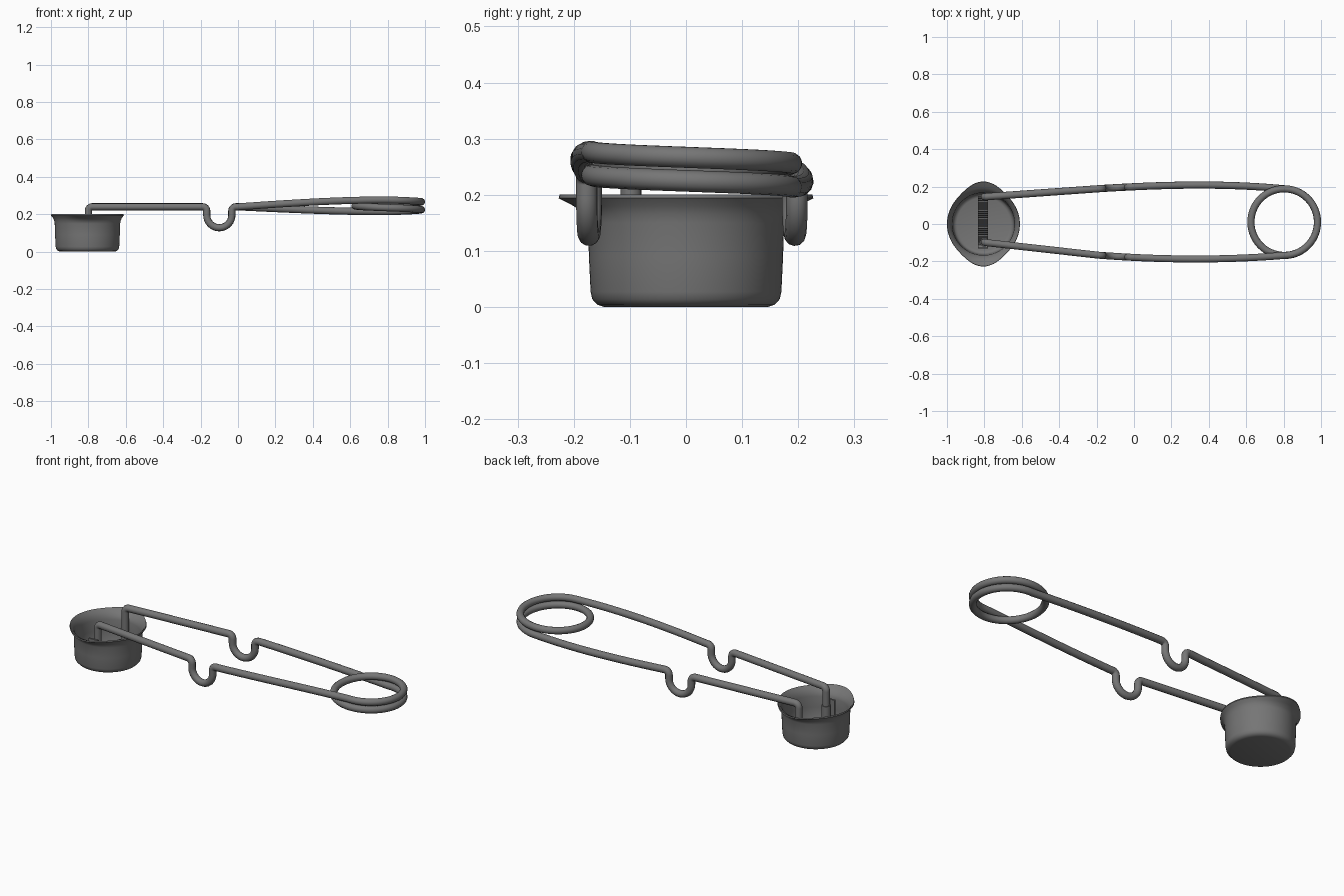
import bpy, bmesh, math
from mathutils import Vector

if "Cube" in bpy.data.objects:
    bpy.data.objects.remove(bpy.data.objects["Cube"])

CUP_X = -0.805
WIRE_R = 0.0192
RING_X, RING_Y, RING_R = 0.803, 0.01, 0.178

# Dark steel
steel = bpy.data.materials.new("dark_steel")
steel.diffuse_color = (0.18, 0.18, 0.18, 1)
steel.use_nodes = True
steel.node_tree.nodes["Principled BSDF"].inputs["Base Color"].default_value = steel.diffuse_color


def shade(ob, angle=40):
    ob.data.materials.clear()
    ob.data.materials.append(steel)
    bpy.ops.object.select_all(action='DESELECT')
    ob.select_set(True)
    bpy.context.view_layer.objects.active = ob
    bpy.ops.object.shade_smooth_by_angle(angle=math.radians(angle))


def finish(name, bm, angle=40):
    bmesh.ops.recalc_face_normals(bm, faces=bm.faces)
    me = bpy.data.meshes.new(name)
    bm.to_mesh(me)
    bm.free()
    ob = bpy.data.objects.new(name, me)
    bpy.context.collection.objects.link(ob)
    shade(ob, angle)
    return ob


def fillet(corners, steps=8):
    """Round the corners of an x-z path; each corner is (x, z, radius)."""
    out = [Vector(corners[0][:2])]
    for a, b, c in zip(corners, corners[1:], corners[2:]):
        p = Vector(b[:2])
        u = (Vector(a[:2]) - p).normalized()
        v = (Vector(c[:2]) - p).normalized()
        half = u.angle(v) / 2
        centre = p + (u + v).normalized() * b[2] / math.sin(half)
        s = p + u * b[2] / math.tan(half) - centre
        e = p + v * b[2] / math.tan(half) - centre
        for i in range(steps + 1):
            d = s.lerp(e, i / steps).normalized() * b[2]
            out.append(centre + d)
    out.append(Vector(corners[-1][:2]))
    return out


def lagrange(pts, x):
    return sum(yi * math.prod((x - xj) / (xi - xj) for xj, _ in pts if xj != xi)
               for xi, yi in pts)


def arm(side, leg_z, end_z, ys):
    """One arm, from the tip in the cup to where it meets the ring."""
    z = 0.24
    pts = fillet([(-0.8, leg_z, 0), (-0.8, z, 0.021), (-0.167, z, 0.022),
                  (-0.167, 0.128, 0.0665), (-0.033, 0.128, 0.0665),
                  (-0.033, z, 0.022), (0.0, z, 0)])
    n = 24
    for i in range(1, n):
        t = i / n
        pts.append(Vector((RING_X * t, z + (end_z - z) * (1.5 * t - 0.5 * t ** 3))))
    ctrl = list(zip((-0.8, -0.1, 0.3, RING_X), ys + [RING_Y + side * RING_R]))
    return [Vector((p.x, lagrange(ctrl, p.x), p.y)) for p in pts]


# Wire handle: low arm, one and a half turns of coil, high arm
Z0, Z1 = 0.214, 0.277
path = arm(1, 0.045, Z0, [0.145, 0.194, 0.208])
N = 108
for i in range(N + 1):
    a = math.pi / 2 - 3 * math.pi * i / N
    path.append(Vector((RING_X + RING_R * math.cos(a), RING_Y + RING_R * math.sin(a),
                        Z0 + (Z1 - Z0) * i / N)))
path += reversed(arm(-1, 0.09, Z1, [-0.098, -0.173, -0.187]))
cu = bpy.data.curves.new("wire_handle", 'CURVE')
cu.dimensions = '3D'
cu.bevel_depth = WIRE_R
cu.bevel_resolution = 4
cu.use_fill_caps = True
sp = cu.splines.new('POLY')
sp.points.add(len(path) - 1)
for p, co in zip(sp.points, path):
    p.co = (*co, 1)
wire = bpy.data.objects.new("wire_handle", cu)
bpy.context.collection.objects.link(wire)
bpy.ops.object.select_all(action='DESELECT')
wire.select_set(True)
bpy.context.view_layer.objects.active = wire
bpy.ops.object.convert(target='MESH')
shade(bpy.context.object, 50)

# Cup: thin lathed wall, flared rim drawn out to points at front and back
# profile points are (radius, height, share of the pointed flare)
profile = [(0.145, 0, 0), (0.158, 0.004, 0), (0.167, 0.014, 0), (0.170, 0.027, 0),
           (0.173, 0.09, 0), (0.175, 0.15, 0), (0.178, 0.166, 0.1),
           (0.184, 0.180, 0.5), (0.195, 0.194, 1), (0.193, 0.201, 1),
           (0.180, 0.187, 0.5), (0.171, 0.168, 0.1), (0.167, 0.15, 0),
           (0.165, 0.09, 0), (0.162, 0.025, 0), (0.155, 0.012, 0), (0.142, 0.008, 0)]
SEG = 96
bm = bmesh.new()
rings = []
for r, z, k in profile:
    ring = []
    for i in range(SEG):
        a = math.tau * i / SEG
        rr = r + 0.032 * k * abs(math.sin(a)) ** 8
        ring.append(bm.verts.new((CUP_X + rr * math.cos(a), rr * math.sin(a), z)))
    rings.append(ring)
for lo, hi in zip(rings, rings[1:]):
    for i in range(SEG):
        j = (i + 1) % SEG
        bm.faces.new((lo[i], lo[j], hi[j], hi[i]))
bm.faces.new(rings[0])
bm.faces.new(rings[-1])
finish("cup", bm, 50)

# File: ridged strip across the cup with an upturned end
top = [(0.15, 0.05)]
ridges = 22
for i in range(ridges):
    y = 0.145 - 0.25 * i / ridges
    top += [(y, 0.05), (y - 0.006, 0.058)]
outline = top + [(-0.112, 0.05), (-0.122, 0.06), (-0.122, 0.165), (-0.132, 0.165),
                 (-0.132, 0.05), (-0.122, 0.04), (0.15, 0.04)]
bm = bmesh.new()
face = bm.faces.new([bm.verts.new((-0.835, y, z)) for y, z in outline])
ext = bmesh.ops.extrude_face_region(bm, geom=[face])
bmesh.ops.translate(bm, vec=(0.055, 0, 0),
                    verts=[v for v in ext["geom"] if isinstance(v, bmesh.types.BMVert)])
finish("file_strip", bm, 20)


def rod(name, radius, z0, z1):
    bm = bmesh.new()
    bmesh.ops.create_cone(bm, cap_ends=True, segments=24, radius1=radius,
                          radius2=radius, depth=z1 - z0)
    bmesh.ops.translate(bm, vec=(-0.8, -0.098, (z0 + z1) / 2), verts=bm.verts)
    finish(name, bm)


# Flint holder on the end of the high arm, with the flint resting on the file
rod("flint_holder", 0.023, 0.07, 0.14)
rod("flint", 0.012, 0.054, 0.075)
